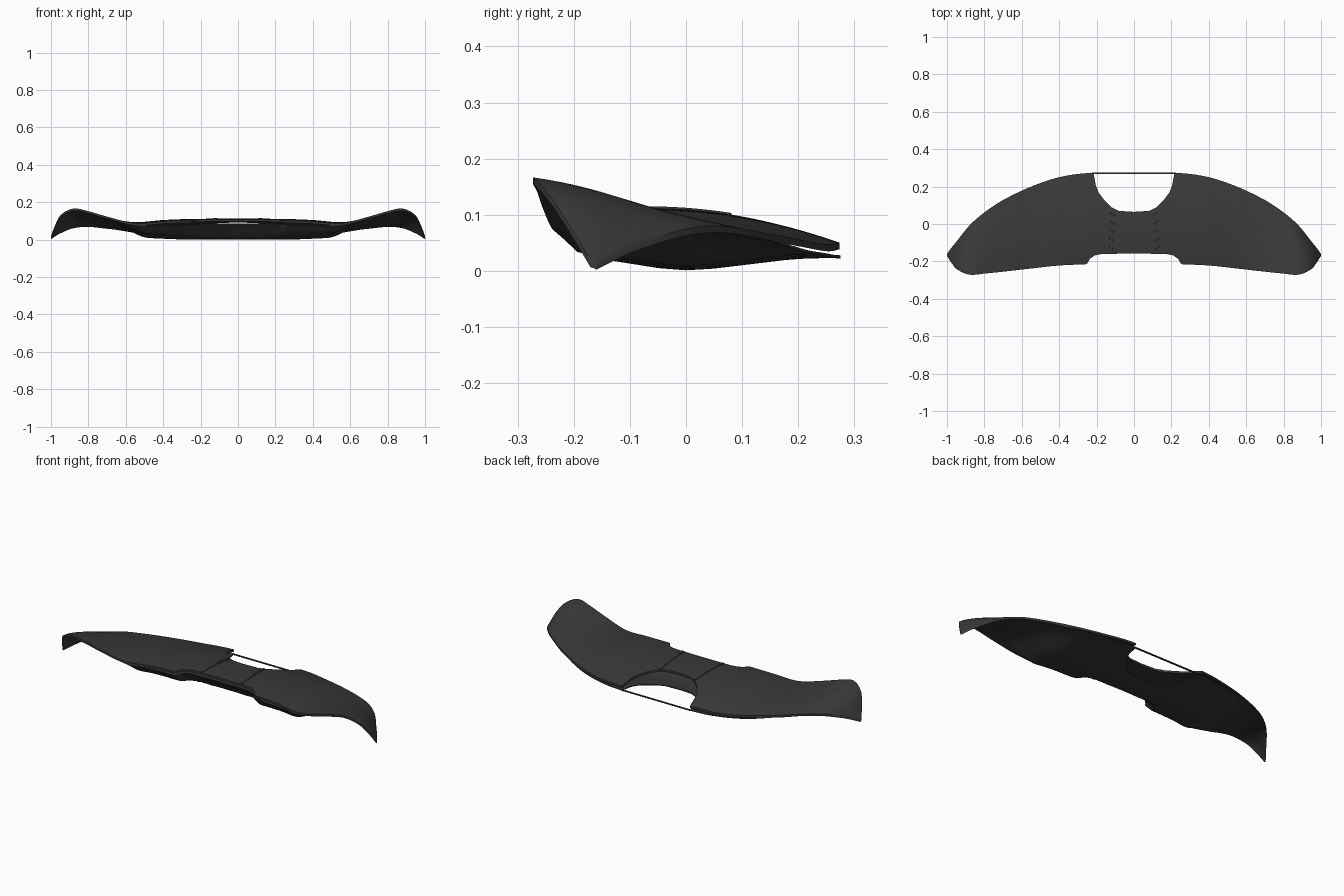
import bpy, bmesh, math

if "Cube" in bpy.data.objects:
    bpy.data.objects.remove(bpy.data.objects["Cube"])

# One flat colour for the whole model
mat = bpy.data.materials.new("charcoal")
mat.diffuse_color = (0.04, 0.04, 0.04, 1)
mat.use_nodes = True
mat.node_tree.nodes["Principled BSDF"].inputs["Base Color"].default_value = mat.diffuse_color

# Half-span stations: x, front y, rear y, then top height at front, mid chord, rear
STATIONS = [
    (0.00, -0.216, 0.275, 0.101, 0.107, 0.050),
    (0.25, -0.216, 0.272, 0.101, 0.105, 0.050),
    (0.40, -0.222, 0.250, 0.097, 0.099, 0.047),
    (0.55, -0.238, 0.200, 0.088, 0.090, 0.056),
    (0.70, -0.255, 0.128, 0.123, 0.102, 0.070),
    (0.80, -0.265, 0.062, 0.152, 0.122, 0.080),
    (0.88, -0.271, -0.008, 0.166, 0.134, 0.073),
    (0.95, -0.240, -0.095, 0.130, 0.103, 0.045),
    (0.98, -0.202, -0.132, 0.072, 0.053, 0.028),
    (1.00, -0.170, -0.160, 0.018, 0.017, 0.014)]
HOLE = [(0, .065), (.08, .070), (.12, .09), (.16, .13), (.19, .17), (.205, .21), (.212, .25), (.217, .274)]
NOTCH = [(0, -.158), (.17, -.160), (.21, -.168), (.235, -.185), (.25, -.21), (.262, -.216)]
BELLY = [(-.28, .03), (-.16, .022), (-.10, .013), (-.05, .005), (0, .001),
         (.05, .004), (.10, .010), (.20, .022), (.28, .023)]


def linear(table, t):
    for (a, fa), (b, fb) in zip(table, table[1:]):
        if t <= b:
            return fa + (fb - fa) * (t - a) / (b - a)
    return table[-1][1]


def smooth(col, t):
    """Cubic interpolation of one station column."""
    p = [(s[0], s[col]) for s in STATIONS]
    n = len(p)
    slope = lambda i, j: (p[j][1] - p[i][1]) / (p[j][0] - p[i][0])
    tan = lambda i: 0 if i == 0 else slope(max(i - 1, 0), min(i + 1, n - 1))
    i = next((k for k in range(n - 1) if t <= p[k + 1][0]), n - 2)
    h = p[i + 1][0] - p[i][0]
    u = (t - p[i][0]) / h
    return ((2*u**3 - 3*u*u + 1) * p[i][1] + (u**3 - 2*u*u + u) * h * tan(i)
            + (3*u*u - 2*u**3) * p[i + 1][1] + (u**3 - u*u) * h * tan(i + 1))


def front_y(x):
    return linear(NOTCH, x) if x < .262 else smooth(1, x)


def rear_y(x):
    return linear(HOLE, x) if x < .217 else smooth(2, x)


def top_height(x, y):
    f, r, a, m, b = (smooth(c, x) for c in range(1, 6))
    v = (y - f) / (r - f)
    return a * 2 * (v - .5) * (v - 1) + m * 4 * v * (1 - v) + b * 2 * v * (v - .5)


def shell_bottom(x, y):
    return top_height(x, y) - 0.012


def belly_bottom(x, y):
    """Drops from the front lip to the belly line, fading into the wing outboard."""
    thin = shell_bottom(x, y)
    w = min(1, max(0, (0.67 - x) / 0.19))
    w = w * w * (3 - 2 * w)
    f = front_y(x)
    drop = shell_bottom(x, f) - .014 - 1.0 * (y - f)
    body = max(linear(BELLY, y), drop) + 0.07 * max(0, x - 0.3) ** 1.3
    return thin + (min(body, thin) - thin) * w


def belly_top(x, y):
    return belly_bottom(x, y) + 0.005


def finish(bm, name, angle=35):
    bmesh.ops.recalc_face_normals(bm, faces=bm.faces)
    me = bpy.data.meshes.new(name)
    bm.to_mesh(me)
    bm.free()
    me.materials.append(mat)
    ob = bpy.data.objects.new(name, me)
    bpy.context.collection.objects.link(ob)
    bpy.ops.object.select_all(action='DESELECT')
    ob.select_set(True)
    bpy.context.view_layer.objects.active = ob
    bpy.ops.object.shade_smooth_by_angle(angle=math.radians(angle))
    return ob


def loft(name, loops, angle=35):
    """Skin a row of equal closed loops and cap both ends."""
    bm = bmesh.new()
    rings = [[bm.verts.new(p) for p in loop] for loop in loops]
    for a, b in zip(rings, rings[1:]):
        for j in range(len(a)):
            k = (j + 1) % len(a)
            bm.faces.new((a[j], a[k], b[k], b[j]))
    bm.faces.new(rings[0])
    bm.faces.new(rings[-1])
    return finish(bm, name, angle)


half = {0, .04, .08, .10, .12, .14, .16, .175, .19, .198, .205, .209, .212, .217, .225, .235, .243, .25, .262}
half |= {round(.28 + .02 * i, 3) for i in range(33)} | {.93, .95, .96, .97, .98, .985, .99, .995, 1.0}
xs = sorted(half | {-x for x in half})


def skin(name, span, upper, lower, rows=24):
    """Thin sheet over the plan outline between two height functions."""
    loops = []
    for x in xs:
        ax = abs(x)
        if ax > span:
            continue
        f, r = front_y(ax), rear_y(ax)
        ys = [f + (r - f) * j / rows for j in range(rows + 1)]
        loops.append([(x, y, upper(ax, y)) for y in ys] + [(x, y, lower(ax, y)) for y in reversed(ys)])
    return loft(name, loops)


# Upper wing skin and the hollow belly skin below it
skin("upper_wing_skin", 1.0, top_height, shell_bottom)
skin("belly_skin", 0.665, belly_top, belly_bottom)

# Thin bar closing the rear of the opening, level with the belly skin
loft("rear_bar", [[(-.225 + .45 * i / 12, y, z) for y, z in
                   ((.266, .022), (.275, .022), (.275, .027), (.266, .027))] for i in range(13)])

# Slanted trim strips either side of the centre panel
for side, name in ((-1, "left_seam_strip"), (1, "right_seam_strip")):
    loops = []
    for i in range(25):
        t = i / 24
        y = -.157 + .238 * t
        c = .126 - .014 * t
        loops.append([(side * (c + dx), y, top_height(c + dx, y) + dz)
                      for dx, dz in ((-.009, -.004), (-.008, .003), (.008, .003), (.009, -.004))])
    loft(name, loops, 20)
